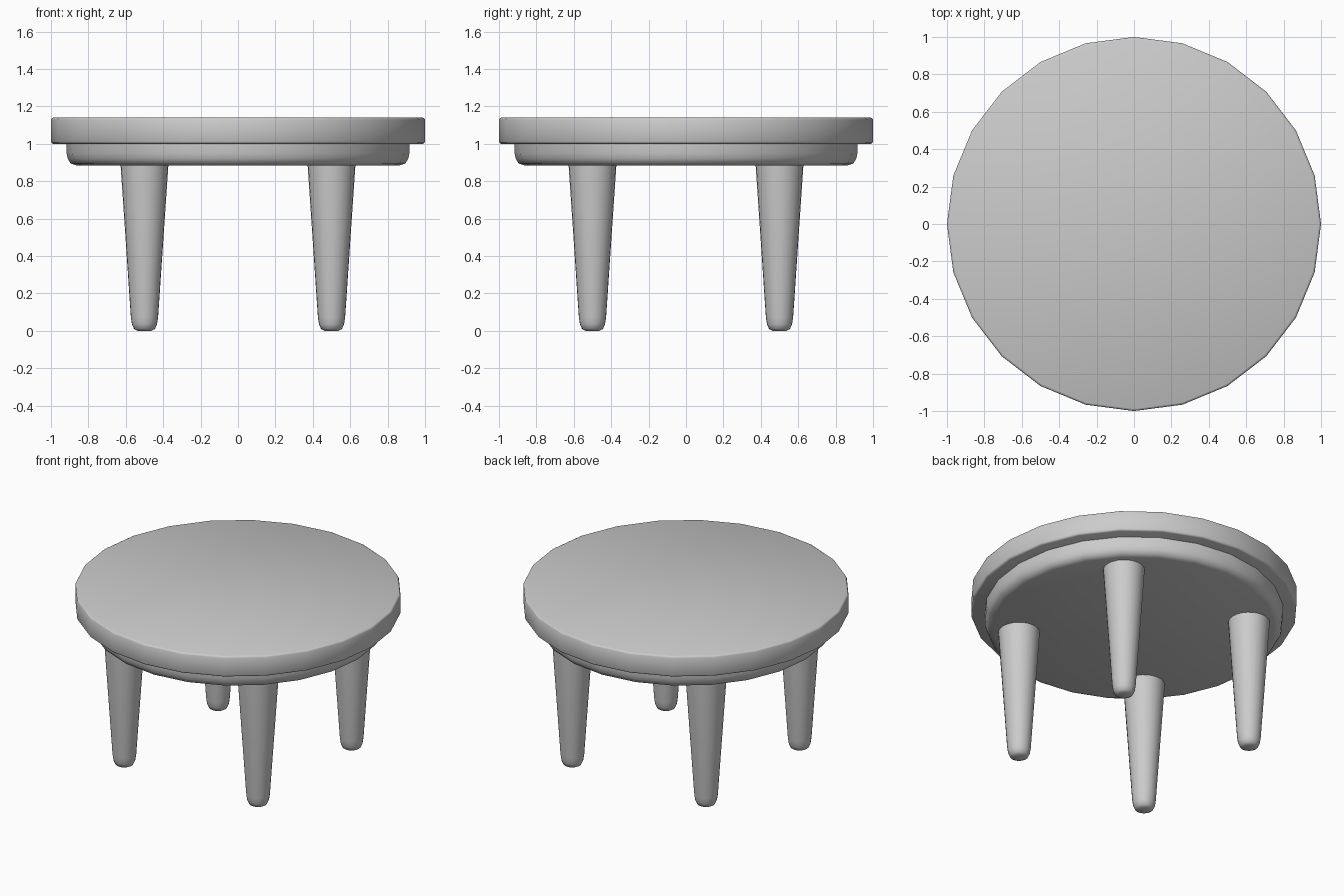
import bpy
import bmesh
from math import cos, sin, pi, radians

cube = bpy.data.objects.get("Cube")
if cube:
    bpy.data.objects.remove(cube, do_unlink=True)

# Single plain grey material
grey = bpy.data.materials.new("plain grey")
grey.use_nodes = True
grey.diffuse_color = (0.6, 0.6, 0.6, 1)
grey.node_tree.nodes["Principled BSDF"].inputs["Base Color"].default_value = (0.6, 0.6, 0.6, 1)


def turned(name, profile, sides, x=0, y=0):
    """Closed round part from (radius, height) points, listed bottom to top."""
    bm = bmesh.new()
    rings = [[bm.verts.new((r * cos(2 * pi * i / sides), r * sin(2 * pi * i / sides), z))
              for i in range(sides)] for r, z in profile]
    for low, high in zip(rings, rings[1:]):
        for i in range(sides):
            j = (i + 1) % sides
            bm.faces.new((low[i], low[j], high[j], high[i]))
    bm.faces.new(rings[0][::-1])
    bm.faces.new(rings[-1])
    mesh = bpy.data.meshes.new(name)
    bm.to_mesh(mesh)
    bm.free()
    mesh.materials.append(grey)
    obj = bpy.data.objects.new(name, mesh)
    obj.location = (x, y, 0)
    bpy.context.collection.objects.link(obj)
    bpy.ops.object.select_all(action='DESELECT')
    obj.select_set(True)
    bpy.context.view_layer.objects.active = obj
    bpy.ops.object.shade_smooth_by_angle(angle=radians(50))
    return obj


# Round top with slightly eased edges
turned("table_top", [(0.988, 1.0), (0.996, 1.004), (1.0, 1.012),
                     (1.0, 1.128), (0.996, 1.136), (0.988, 1.14)], 24)

# Apron with a rounded lower edge
turned("apron", [(0.865, 0.885), (0.895, 0.895), (0.91, 0.92),
                 (0.917, 0.95), (0.917, 1.002)], 24)

# Four tapered legs with rounded feet
leg_profile = [(0.038, 0.0), (0.056, 0.01), (0.067, 0.035),
               (0.073, 0.075), (0.128, 0.89)]
for depth, y in (("front", -0.5), ("back", 0.5)):
    for side, x in (("right", -0.5), ("left", 0.5)):
        turned(f"{depth}_{side}_leg", leg_profile, 24, x, y)
